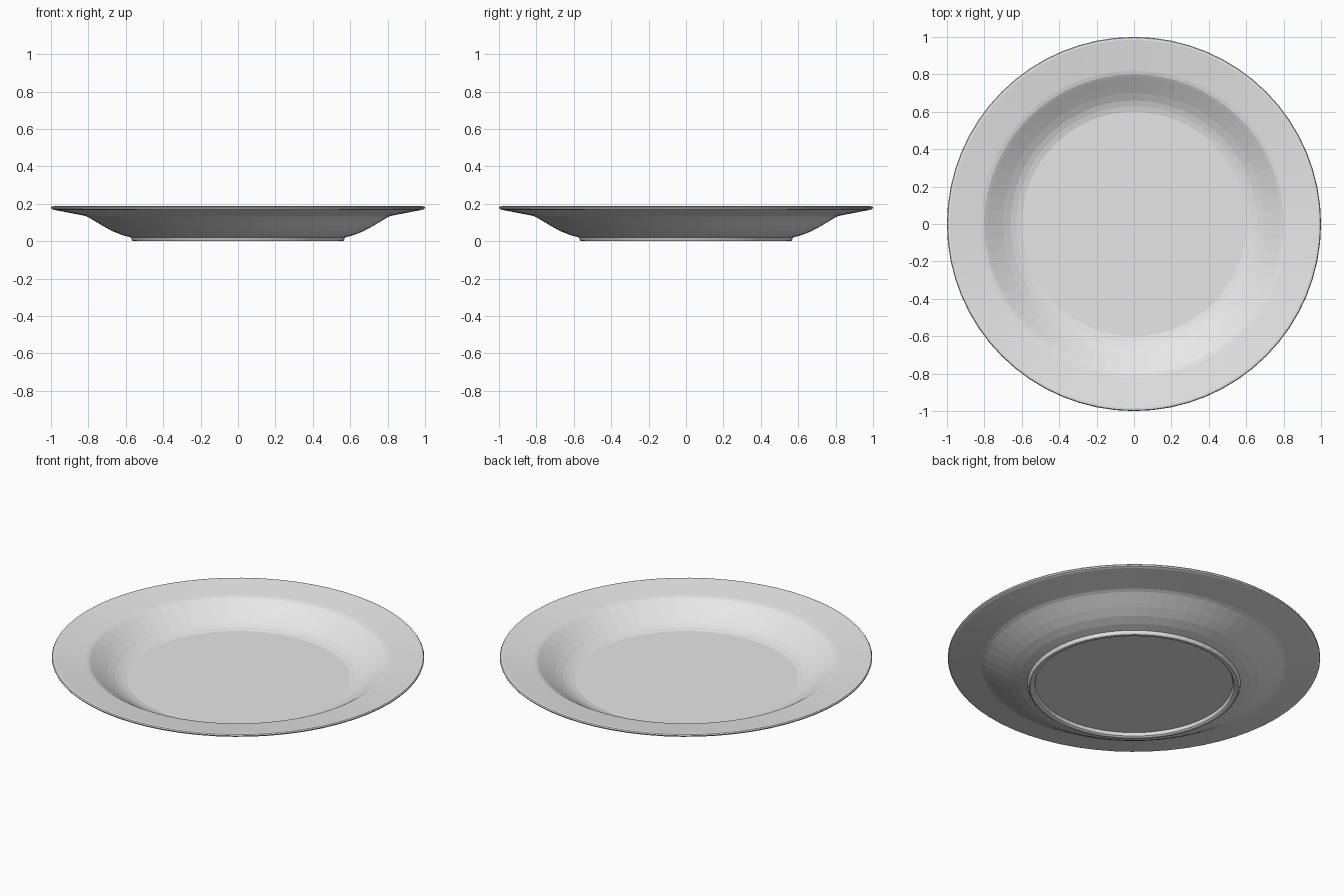
import bpy
import bmesh
from math import tau
from mathutils import Matrix, Vector

SEGMENTS = 64

cube = bpy.data.objects.get("Cube")
if cube:
    bpy.data.objects.remove(cube, do_unlink=True)

glaze = bpy.data.materials.new("pale_glaze")
glaze.use_nodes = True
colour = (0.8, 0.8, 0.8, 1)
glaze.diffuse_color = colour
glaze.node_tree.nodes["Principled BSDF"].inputs["Base Color"].default_value = colour

# Cross-section (radius, height), from the recessed base round to the eating surface
base_and_foot = [(0.53, 0.022), (0.537, 0.005), (0.545, 0), (0.56, 0), (0.566, 0.005), (0.572, 0.02)]
outer_wall = [(0.62, 0.033), (0.67, 0.053), (0.72, 0.08), (0.77, 0.11), (0.80, 0.128), (0.82, 0.136)]
lip = [(0.985, 0.168), (0.997, 0.173), (1, 0.18), (0.996, 0.186), (0.985, 0.187)]
inner_wall = [(0.82, 0.165), (0.80, 0.16), (0.785, 0.151), (0.74, 0.121), (0.70, 0.095),
              (0.66, 0.073), (0.63, 0.062), (0.60, 0.055)]
profile = base_and_foot + outer_wall + lip + inner_wall

# Revolve the section into rings, bridge them, and close base and floor
bm = bmesh.new()
rings = []
for radius, height in profile:
    rings.append([bm.verts.new(Matrix.Rotation(tau * i / SEGMENTS, 3, "Z") @ Vector((radius, 0, height)))
                  for i in range(SEGMENTS)])
for low, high in zip(rings, rings[1:]):
    for i in range(SEGMENTS):
        j = (i + 1) % SEGMENTS
        bm.faces.new((low[i], low[j], high[j], high[i]))
bm.faces.new(list(reversed(rings[0])))
bm.faces.new(rings[-1])
bmesh.ops.recalc_face_normals(bm, faces=bm.faces)

mesh = bpy.data.meshes.new("dinner_plate")
bm.to_mesh(mesh)
bm.free()
mesh.materials.append(glaze)
plate = bpy.data.objects.new("dinner_plate", mesh)
bpy.context.collection.objects.link(plate)
